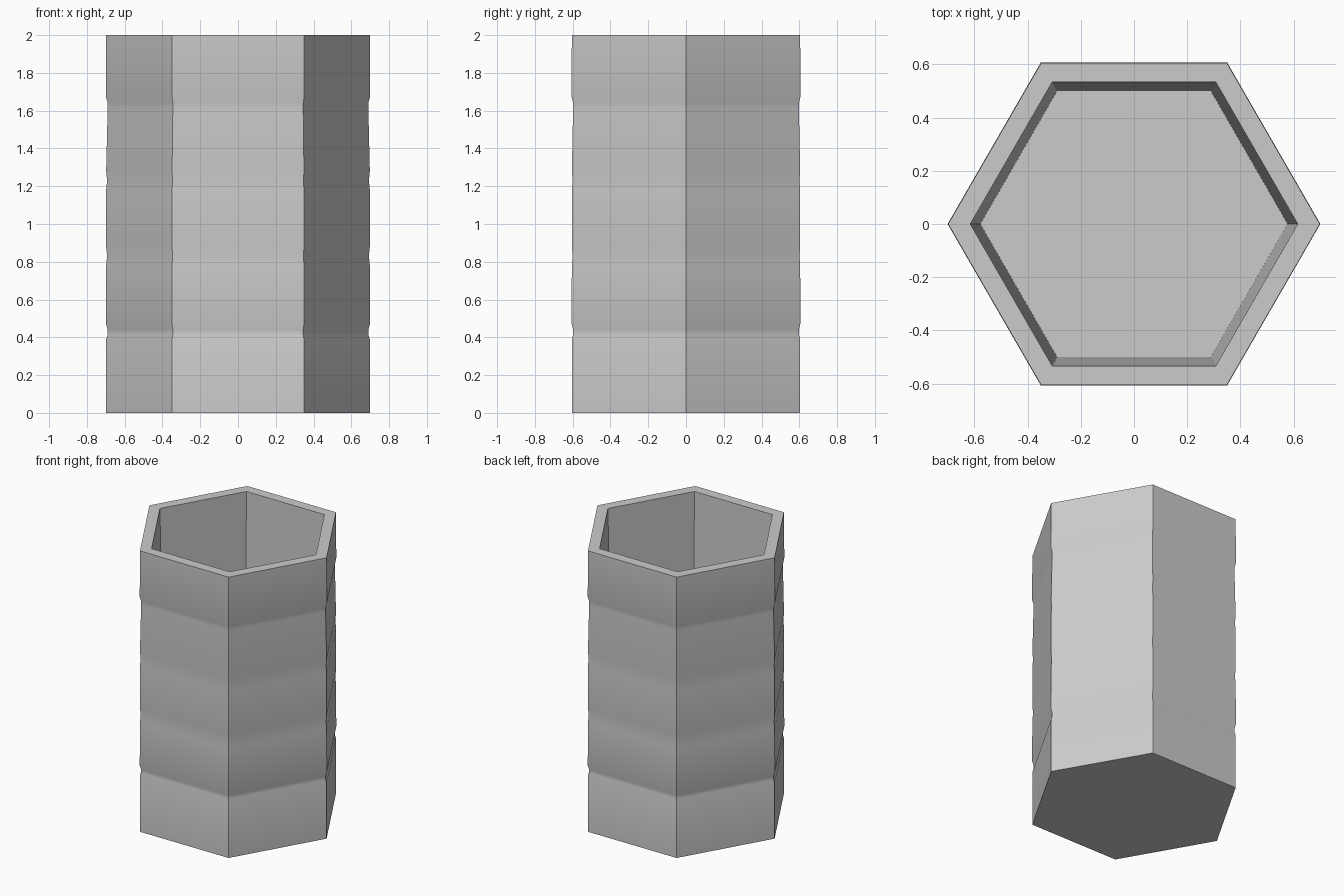
import bpy, bmesh, math

cube = bpy.data.objects.get("Cube")
if cube:
    bpy.data.objects.remove(cube, do_unlink=True)

# Single grey material
grey = bpy.data.materials.new("plain grey")
grey.use_nodes = True
colour = (0.6, 0.6, 0.6, 1)
grey.diffuse_color = colour
grey.node_tree.nodes["Principled BSDF"].inputs["Base Color"].default_value = colour

SIDES, R, DIP = 6, 0.698, 0.69

# Outer wall profile: shallow grooves, the lowest and highest with a wider lip
profile = [(R, 0), (R, 0.39)]
for z, lip in ((0.43, True), (0.83, False), (1.23, False), (1.63, True)):
    if lip:
        profile += [(DIP, z - 0.015), (DIP, z + 0.01), (R + 0.002, z + 0.045)]
    else:
        profile += [(R, z - 0.05), (DIP + 0.003, z), (R, z + 0.05)]
# Rim and tapered inside down to the floor
profile += [(R, 2), (0.615, 2), (0.577, 0.08)]

# Sweep the profile round six corners
bm = bmesh.new()
rings = []
for r, z in profile:
    rings.append([bm.verts.new((r * math.cos(i * math.tau / SIDES),
                                r * math.sin(i * math.tau / SIDES), z))
                  for i in range(SIDES)])
for low, high in zip(rings, rings[1:]):
    for i in range(SIDES):
        j = (i + 1) % SIDES
        bm.faces.new((low[i], low[j], high[j], high[i]))

# Base and inside floor
bm.faces.new(rings[0][::-1])
bm.faces.new(rings[-1])
mesh = bpy.data.meshes.new("hexagonal_cup")
bm.to_mesh(mesh)
bm.free()
mesh.materials.append(grey)
cup = bpy.data.objects.new("hexagonal_cup", mesh)
bpy.context.collection.objects.link(cup)

# Soft grooves, sharp corners
bpy.context.view_layer.objects.active = cup
cup.select_set(True)
bpy.ops.object.shade_smooth_by_angle(angle=math.radians(30))
